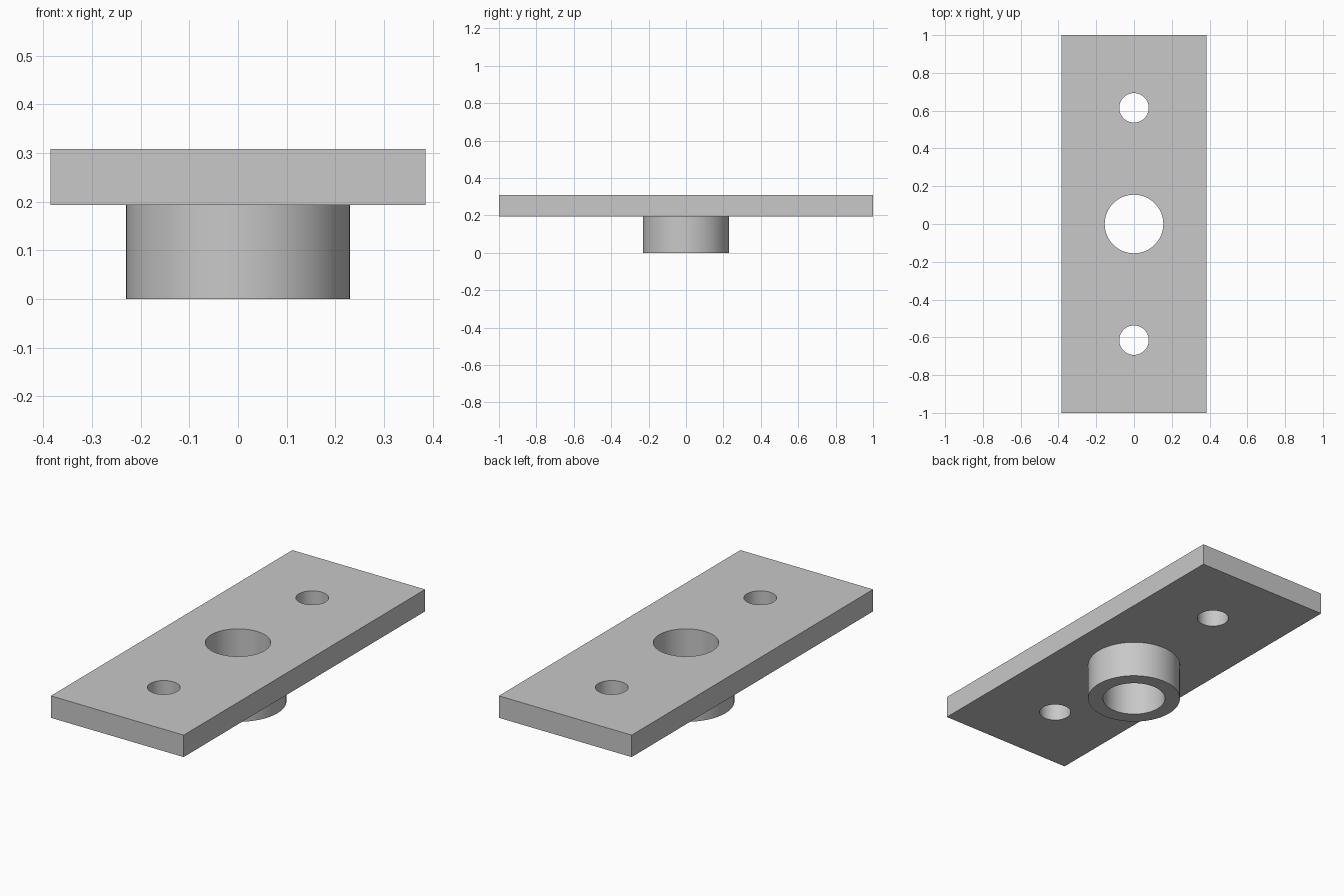
import bpy
import math

cube = bpy.data.objects.get("Cube")
if cube:
    bpy.data.objects.remove(cube, do_unlink=True)

PLATE_BOTTOM, PLATE_TOP = 0.193, 0.308
HALF_WIDTH = 0.385
BOSS_RADIUS, BORE_RADIUS = 0.23, 0.155
BOLT_RADIUS, BOLT_OFFSET = 0.078, 0.615

# Single plain metal colour
grey = bpy.data.materials.new("plain grey")
grey.use_nodes = True
colour = (0.58, 0.58, 0.58, 1)
grey.diffuse_color = colour
grey.node_tree.nodes["Principled BSDF"].inputs["Base Color"].default_value = colour


def cylinder(name, radius, bottom, top, y=0):
    bpy.ops.mesh.primitive_cylinder_add(
        vertices=96, radius=radius, depth=top - bottom,
        location=(0, y, (bottom + top) / 2))
    obj = bpy.context.object
    obj.name = name
    obj.data.materials.append(grey)
    return obj


def combine(target, tool, operation):
    """Apply a boolean to the target, then discard the tool."""
    mod = target.modifiers.new(tool.name, 'BOOLEAN')
    mod.operation = operation
    mod.solver = 'EXACT'
    mod.object = tool
    bpy.context.view_layer.objects.active = target
    bpy.ops.object.modifier_apply(modifier=mod.name)
    bpy.data.objects.remove(tool, do_unlink=True)


# Rectangular mounting plate
bpy.ops.mesh.primitive_cube_add(size=1, location=(0, 0, (PLATE_BOTTOM + PLATE_TOP) / 2))
plate = bpy.context.object
plate.name = "mounting_plate"
plate.scale = (2 * HALF_WIDTH, 2, PLATE_TOP - PLATE_BOTTOM)
bpy.ops.object.transform_apply(location=True, rotation=False, scale=True)
plate.data.materials.append(grey)

# Round boss below the plate, sunk into it for a clean union
boss = cylinder("boss", BOSS_RADIUS, 0, (PLATE_BOTTOM + PLATE_TOP) / 2)
combine(plate, boss, 'UNION')

# Centre bore through plate and boss, and a bolt hole at each end
combine(plate, cylinder("bore_cutter", BORE_RADIUS, -0.1, 0.5), 'DIFFERENCE')
for side in (-1, 1):
    hole = cylinder("bolt_hole_cutter", BOLT_RADIUS, 0.1, 0.5, side * BOLT_OFFSET)
    combine(plate, hole, 'DIFFERENCE')

# Smooth round walls with crisp rims
bpy.ops.object.select_all(action='DESELECT')
plate.select_set(True)
bpy.context.view_layer.objects.active = plate
bpy.ops.object.shade_smooth_by_angle(angle=math.radians(30))
